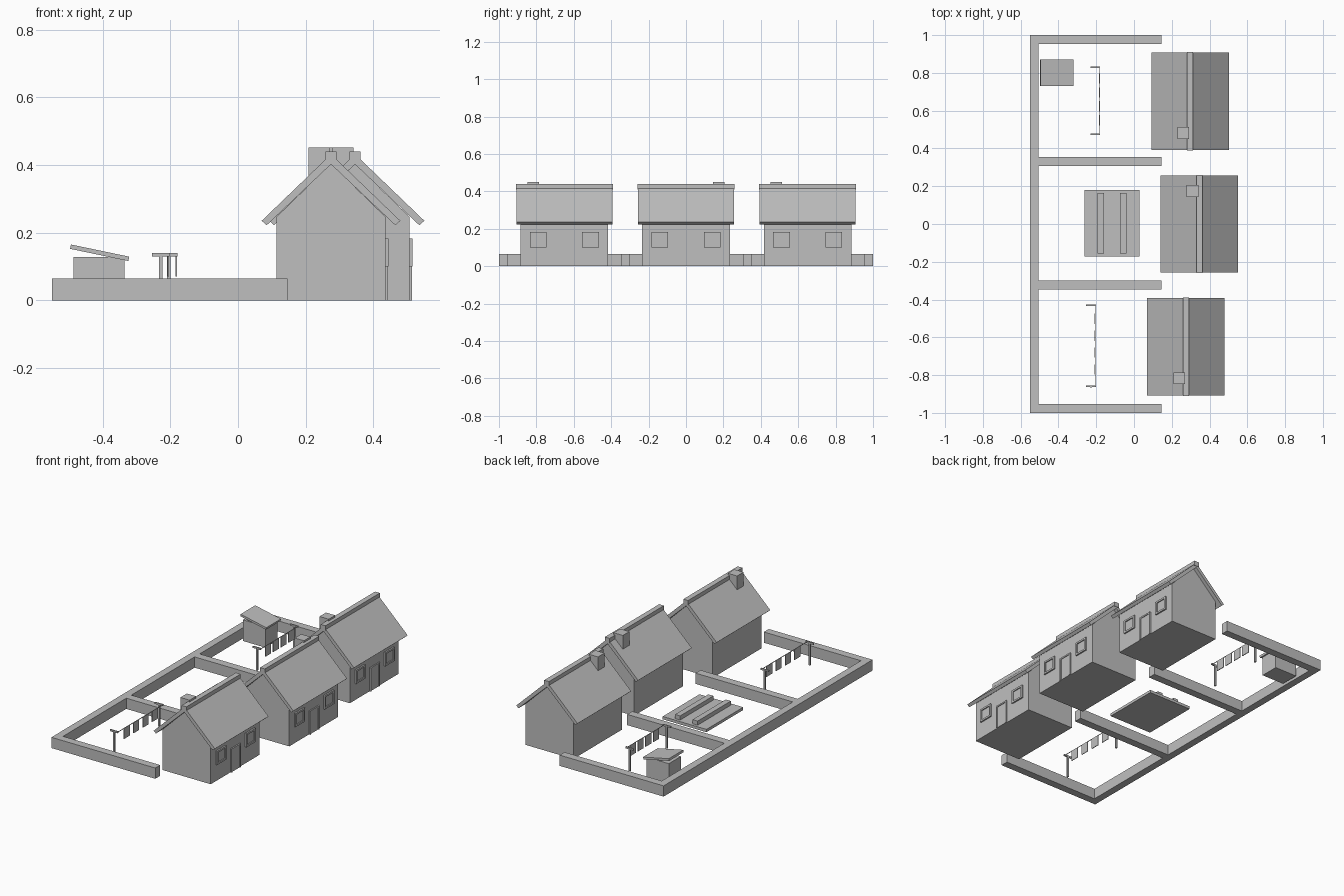
import bpy, bmesh, math
from mathutils import Matrix

if "Cube" in bpy.data.objects:
    bpy.data.objects.remove(bpy.data.objects["Cube"])

grey = bpy.data.materials.new("plain grey")
grey.diffuse_color = (0.52, 0.52, 0.52, 1)
grey.use_nodes = True
grey.node_tree.nodes["Principled BSDF"].inputs["Base Color"].default_value = grey.diffuse_color


def finish(name, bm):
    bmesh.ops.recalc_face_normals(bm, faces=bm.faces)
    me = bpy.data.meshes.new(name)
    bm.to_mesh(me)
    bm.free()
    me.materials.append(grey)
    ob = bpy.data.objects.new(name, me)
    bpy.context.collection.objects.link(ob)
    return ob


def add_box(bm, x, y, z):
    m = Matrix.Translation([(a + b) / 2 for a, b in (x, y, z)]) @ \
        Matrix.Diagonal([b - a for a, b in (x, y, z)] + [1])
    bmesh.ops.create_cube(bm, size=1, matrix=m)


def boxes(name, *specs):
    bm = bmesh.new()
    for s in specs:
        add_box(bm, *s)
    return finish(name, bm)


def prism(name, profile, y0, y1):
    """Extrude an x-z profile along y."""
    bm = bmesh.new()
    f = bm.faces.new([bm.verts.new((x, y0, z)) for x, z in profile])
    r = bmesh.ops.extrude_face_region(bm, geom=[f])
    verts = [v for v in r["geom"] if isinstance(v, bmesh.types.BMVert)]
    bmesh.ops.translate(bm, verts=verts, vec=(0, y1 - y0, 0))
    return finish(name, bm)


def house(n, cx, cy, chimney_y):
    # walls with gables
    prism(f"house_walls_{n}", [(cx - .161, 0), (cx + .161, 0), (cx + .161, .247),
                               (cx, .403), (cx - .161, .247)], cy - .234, cy + .234)
    # pitched roof slabs
    roof = [(-.205, .235), (0, .432), (.205, .235), (.19, .222), (0, .402), (-.19, .222)]
    prism(f"house_roof_{n}", [(cx + x, z) for x, z in roof], cy - .257, cy + .257)
    boxes(f"ridge_cap_{n}", ((cx - .016, cx + .016), (cy - .26, cy + .26), (.411, .44)))
    boxes(f"chimney_{n}", ((cx - .067, cx - .005),
                           (cy + chimney_y - .031, cy + chimney_y + .031), (.3, .451)))
    wx = cx + .161
    # door panel with raised jambs and lintel
    boxes(f"door_{n}", ((wx - .01, wx + .004), (cy - .038, cy + .038), (0, .135)))
    boxes(f"door_frame_{n}",
          ((wx - .01, wx + .008), (cy - .045, cy - .036), (0, .143)),
          ((wx - .01, wx + .008), (cy + .036, cy + .045), (0, .143)),
          ((wx - .01, wx + .008), (cy - .036, cy + .036), (.134, .143)))
    # two windows: pane and surrounding frame
    for side, s in (("left", -1), ("right", 1)):
        wy, d = cy + s * .14, (wx - .01, wx + .009)
        boxes(f"window_pane_{side}_{n}", ((wx - .01, wx + .003), (wy - .04, wy + .04), (.105, .178)))
        boxes(f"window_frame_{side}_{n}",
              (d, (wy - .045, wy - .034), (.1, .183)),
              (d, (wy + .034, wy + .045), (.1, .183)),
              (d, (wy - .034, wy + .034), (.1, .111)),
              (d, (wy - .034, wy + .034), (.172, .183)))


def washing_line(n, cx, y0, y1):
    specs = []
    for y in (y0, y1):
        specs.append(((cx - .005, cx + .005), (y - .005, y + .005), (0, .135)))
        specs.append(((cx - .026, cx + .026), (y - .004, y + .004), (.13, .14)))
    boxes(f"washing_posts_{n}", *specs)
    lx = cx + .022
    boxes(f"washing_cord_{n}", ((lx - .0015, lx + .0015), (y0, y1), (.132, .135)))
    # hanging cloths
    cloths = []
    for k in range(1, 5):
        y = y0 + (y1 - y0) * k / 4.8
        cloths.append(((lx - .002, lx + .002), (y - .027, y + .027), (.07, .133)))
    boxes(f"hanging_cloths_{n}", *cloths)


# three houses
house(1, .297, .65, -.168)
house(2, .346, 0, .175)
house(3, .275, -.65, -.167)

# garden walls
boxes("garden_back_wall", ((-.55, -.505), (-1, 1), (0, .065)))
for i, (a, b) in enumerate(((-1, -.953), (-.348, -.3), (.306, .354), (.953, 1))):
    boxes(f"garden_side_wall_{i + 1}", ((-.506, .146), (a, b), (0, .065)))

# washing lines
washing_line(1, -.205, .475, .83)
washing_line(2, -.228, -.86, -.43)

# planting plot with two raised rows
boxes("garden_plot", ((-.263, .03), (-.172, .18), (0, .017)))
for i, x in enumerate((-.175, -.058)):
    boxes(f"planting_row_{i + 1}", ((x - .017, x + .017), (-.155, .163), (.01, .042)))

# shed with tilted roof
boxes("shed_walls", ((-.486, -.335), (.742, .858), (0, .128)))
shed_roof = boxes("shed_roof", ((-.088, .088), (-.07, .07), (-.0065, .0065)))
shed_roof.location = (-.409, .8, .1405)
shed_roof.rotation_euler = (0, math.radians(11.8), 0)
